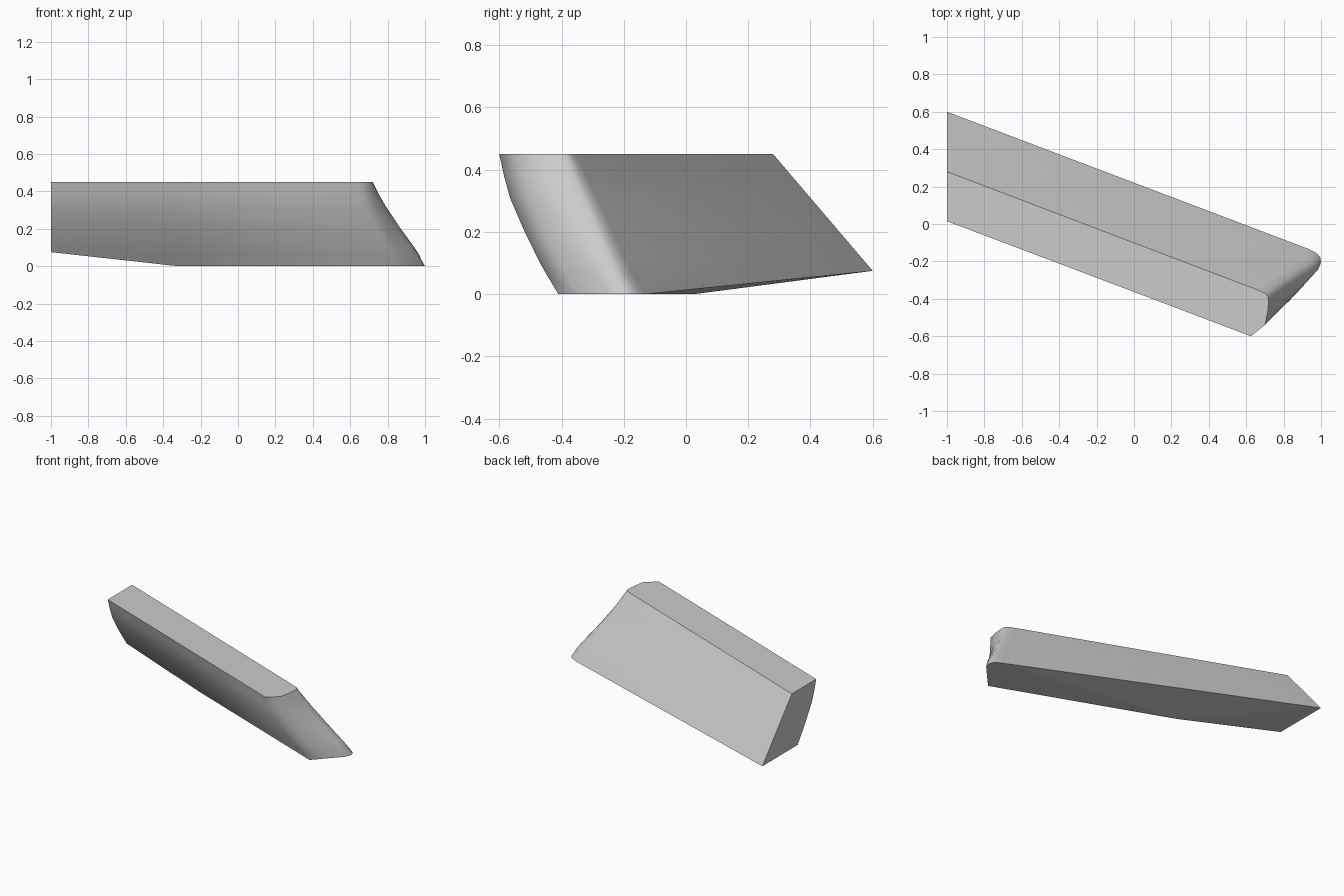
import bpy, bmesh

cube = bpy.data.objects.get("Cube")
if cube:
    bpy.data.objects.remove(cube)

mat = bpy.data.materials.new("plain_grey")
mat.use_nodes = True
grey = (0.6, 0.6, 0.6, 1)
mat.diffuse_color = grey
mat.node_tree.nodes["Principled BSDF"].inputs["Base Color"].default_value = grey

TOP, END_Z, SLOPE = 0.45, 0.075, 0.378   # top height, raised end, plan slope of the bar


def lerp(a, b, t):
    return a + (b - a) * t


def at(x, c, z):
    """Point on the bar, c being its sideways offset from the sweep line."""
    return (x, c - SLOPE * x, z)


# Height levels and how far each side has flared outward at that level
heights = [0.45, 0.38, 0.31, 0.2, 0.1, 0.06, 0]
front_flare = [0, 0.08, 0.18, 0.43, 0.69, 0.81, 1]
corner_flare = [0, 0.17, 0.34, 0.61, 0.87, 0.95, 1]

# Rounded nose outline at the top and at the bottom
nose_top = [(0.625, -0.6), (0.7, -0.54), (0.715, -0.47), (0.72, -0.41),
            (0.716, -0.385), (0.7, -0.369), (0.66, -0.352)]
nose_low = [(0.83, -0.41), (0.89, -0.345), (0.985, -0.243), (1, -0.205),
            (0.996, -0.178), (0.975, -0.155), (0.93, -0.132)]

bm = bmesh.new()
columns = []


def column(points):
    columns.append([bm.verts.new(p) for p in points])


# Curved front side: raised end, then the kink where the underside meets the ground
end_heights = heights[:5] + [0.088, END_Z]
end_flare = front_flare[:5] + [0.73, 0.745]
column([at(-1, lerp(-0.363, -0.096, f), z) for f, z in zip(end_flare, end_heights)])
column([at(-0.32, lerp(-0.363, -0.096, f), z) for f, z in zip(front_flare, heights)])

# Nose columns, flaring outward towards the bottom
for j, ((xt, yt), (xl, yl)) in enumerate(zip(nose_top, nose_low)):
    s = j / (len(nose_top) - 1)
    pts = []
    for z, f, g in zip(heights, front_flare, corner_flare):
        x = lerp(xt, xl, lerp(f, g, s))
        c = lerp(yt + SLOPE * xt, yl + SLOPE * xl, lerp(f, 1 - z / TOP, s))
        pts.append(at(x, c, z))
    column(pts)

# Straight back side at the far end
column([at(-1, lerp(-0.098, 0.222, 1 - z / TOP), lerp(END_Z, TOP, z / TOP)) for z in heights])

# Walls between neighbouring columns; the last strip is the flat cut end
flat = []
for i, a in enumerate(columns):
    b = columns[(i + 1) % len(columns)]
    for k in range(len(heights) - 1):
        face = bm.faces.new((a[k], a[k + 1], b[k + 1], b[k]))
        if i == len(columns) - 1:
            flat.append(face)

# Flat top and faceted underside
flat.append(bm.faces.new([c[0] for c in columns]))
low = [c[-1] for c in columns]
flat.append(bm.faces.new(low[1:-1]))
flat.append(bm.faces.new((low[-2], low[-1], low[1])))
flat.append(bm.faces.new((low[-1], low[0], low[1])))
bmesh.ops.recalc_face_normals(bm, faces=bm.faces)

# Smooth sides with crisp rims around the flat faces
for face in bm.faces:
    face.smooth = face not in flat
for edge in bm.edges:
    edge.smooth = not any(f in flat for f in edge.link_faces)

mesh = bpy.data.meshes.new("slanted_bar")
bm.to_mesh(mesh)
bm.free()
mesh.materials.append(mat)
bar = bpy.data.objects.new("slanted_bar", mesh)
bpy.context.collection.objects.link(bar)
